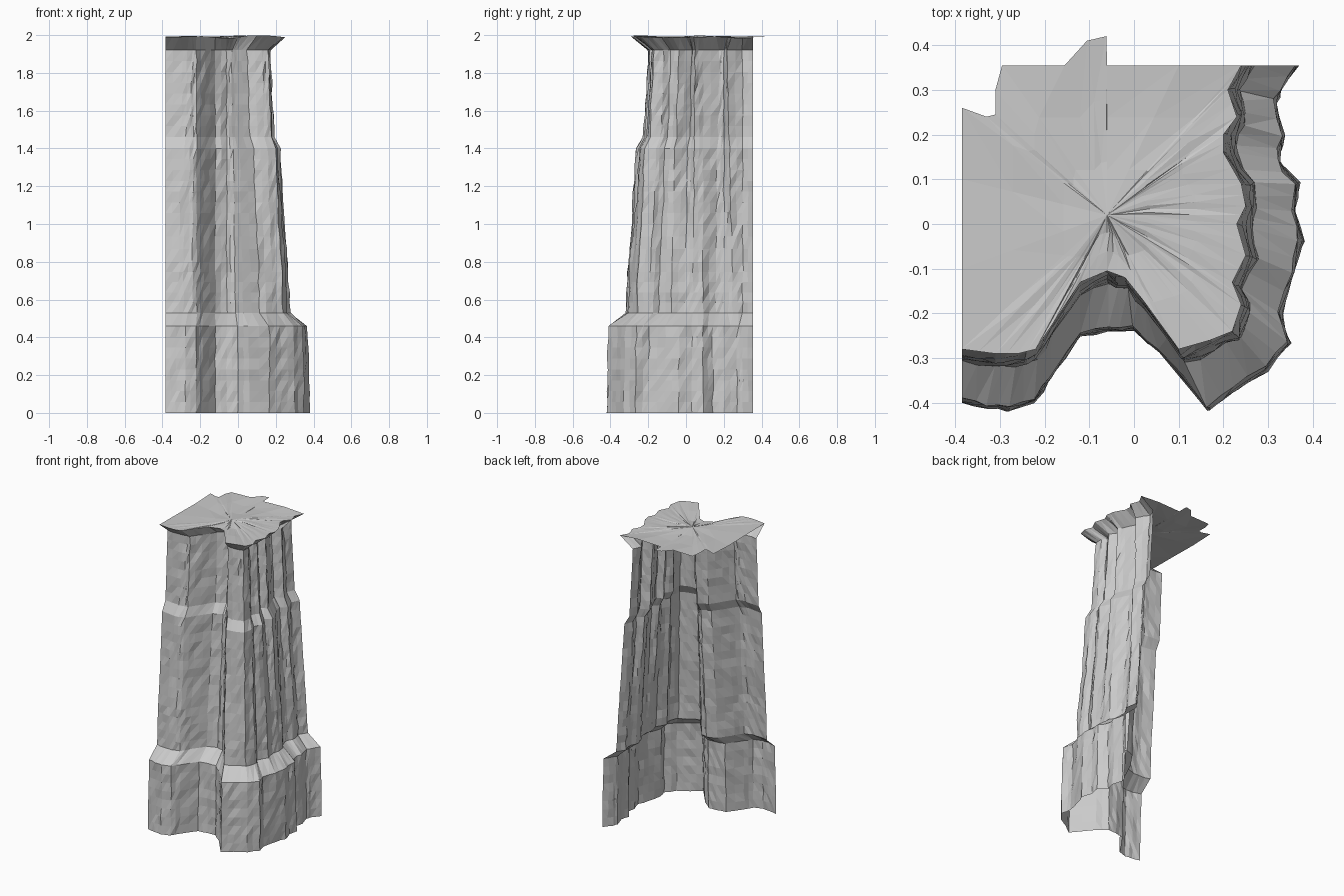
import bpy
import bmesh
import random
from mathutils import Vector, noise

random.seed(7)
if "Cube" in bpy.data.objects:
    bpy.data.objects.remove(bpy.data.objects["Cube"], do_unlink=True)

# Single stone colour
stone = bpy.data.materials.new("grey_stone")
stone.use_nodes = True
colour = (0.59, 0.59, 0.59, 1)
stone.diffuse_color = colour
bsdf = stone.node_tree.nodes["Principled BSDF"]
bsdf.inputs["Base Color"].default_value = colour
bsdf.inputs["Roughness"].default_value = 0.9

# Plan outlines in hundredths: foot of the cliff and overhanging rim
foot = [(-38.5, -40), (-33, -41), (-28, -42), (-22, -40), (-19, -35), (-12, -25),
        (-6, -24), (0, -24), (6, -29), (17, -42), (23, -37), (30, -33), (35, -27),
        (33, -20), (36, -11), (38, -4), (36, 3), (37, 9), (33, 14), (34, 20),
        (32, 27), (33, 30), (37, 35.5)]
rim = [(-38.5, -28), (-31, -29), (-26, -29), (-22, -28), (-18, -22), (-12, -13),
       (-6, -10.5), (-2, -12), (2, -17), (10, -28), (17, -26), (22, -24), (24, -18),
       (22, -13), (25, -7), (23, 0), (25, 4), (24, 9), (20, 16), (20, 20),
       (23, 24), (21, 30), (24, 35.5)]
# Jagged back edge of the cap, from right to left
back_edge = [(10, 35.5), (-6, 35.5), (-6.2, 42), (-10.5, 41), (-15.5, 35.5),
             (-29.5, 35.5), (-31, 30), (-31, 24.5), (-33, 24), (-38.5, 26),
             (-38.5, 10), (-38.5, -10)]
# Height and amount of inward lean (0 = foot line, 1 = rim line)
levels = [(0, 0), (0.46, 0.08), (0.53, 0.78), (0.8, 0.9), (1.0, 1.04),
          (1.4, 1.24), (1.46, 1.52), (1.92, 1.74)]


def resample(points, parts=2):
    out = []
    for a, b in zip(points, points[1:]):
        a, b = Vector(a) / 100, Vector(b) / 100
        out += [a.lerp(b, i / parts) for i in range(parts)]
    return out + [Vector(points[-1]) / 100]


def make_object(name, bm):
    mesh = bpy.data.meshes.new(name)
    bm.to_mesh(mesh)
    bm.free()
    mesh.materials.append(stone)
    obj = bpy.data.objects.new(name, mesh)
    bpy.context.collection.objects.link(obj)


def skin(bm, rows):
    # Triangulated strips between successive rows of vertices
    for low, high in zip(rows, rows[1:]):
        for i in range(len(low) - 1):
            a, b, c, d = low[i], low[i + 1], high[i + 1], high[i]
            bm.faces.new((a, b, c))
            bm.faces.new((a, c, d))


def cap_height(p):
    # Broad, gentle unevenness of the top
    return 1.99 + 0.012 * noise.noise(Vector((p.x * 6, p.y * 6, 3)))


foot_line, rim_line = resample(foot), resample(rim)

# Intermediate rows between the key levels
rows_at = []
for (z0, t0), (z1, t1) in zip(levels, levels[1:]):
    n = max(1, round((z1 - z0) / 0.06))
    rows_at += [(z0 + (z1 - z0) * k / n, t0 + (t1 - t0) * k / n) for k in range(n)]
rows_at.append(levels[-1])

# Cliff wall: leaning open shell with chipped facets and long vertical fissures
bm = bmesh.new()
wall_rows = []
last = len(foot_line) - 1
for z, lean in rows_at:
    row = []
    for i, (p, q) in enumerate(zip(foot_line, rim_line)):
        rough = 0.04 * noise.noise(Vector((p.x * 14, p.y * 14, z * 2)))
        crack = 0.03 * noise.cell(Vector((i + 0.5, 0.5, z * 3 + i * 0.37)))
        xy = p.lerp(q, max(lean + rough + crack, 0))
        if 0 < i < last:
            xy += Vector((random.uniform(-1, 1), random.uniform(-1, 1))) * 0.004
        row.append(bm.verts.new((xy.x, xy.y, z)))
    wall_rows.append(row)
skin(bm, wall_rows)
wall_top = [v.co.copy() for v in wall_rows[-1]]
make_object("cliff_wall", bm)

# Overhang: flare from the wall top out to the rim
rim_points = [Vector((q.x, q.y, cap_height(q))) for q in rim_line]
bm = bmesh.new()
skin(bm, [[bm.verts.new(c) for c in line] for line in (wall_top, rim_points)])
make_object("overhang", bm)

# Cap: uneven fan of rock sheets around an off-centre peak
bm = bmesh.new()
outline = rim_points + [Vector((x / 100, y / 100, cap_height(Vector((x, y)) / 100)))
                        for x, y in back_edge]
peak = Vector((-0.06, 0.02, 1.995))
rings = [[bm.verts.new(c) for c in outline]]
for inset in (0.35, 0.7):
    ring = []
    for c in outline:
        m = c.lerp(peak, inset)
        m.z = cap_height(m) + random.uniform(-0.002, 0.002)
        ring.append(bm.verts.new(m))
    rings.append(ring)
skin(bm, [ring + ring[:1] for ring in rings])
tip = bm.verts.new(peak)
inner = rings[-1]
for i, v in enumerate(inner):
    bm.faces.new((v, inner[(i + 1) % len(inner)], tip))
make_object("cliff_cap", bm)
